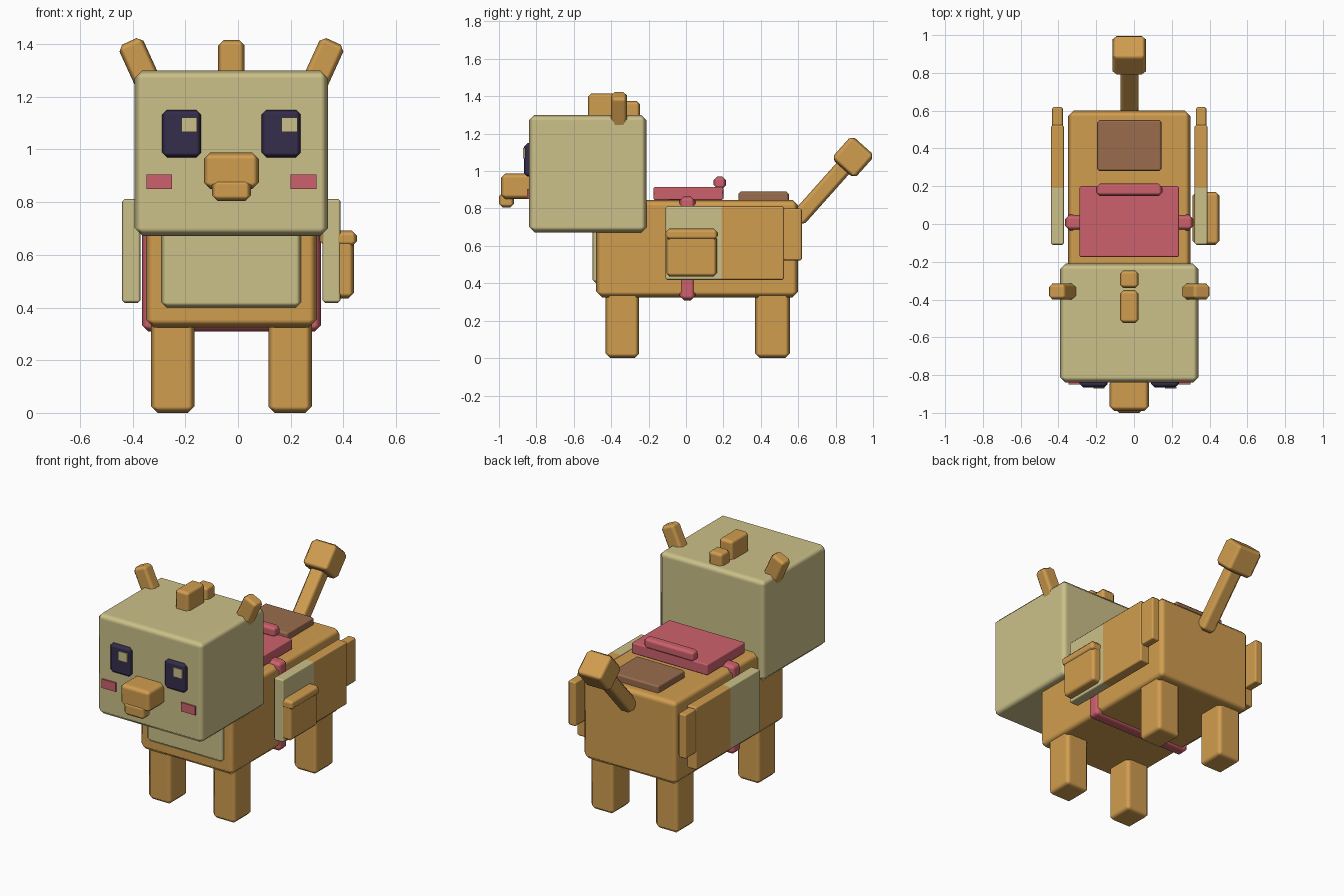
import bpy, bmesh, math
from mathutils import Matrix, Vector

if "Cube" in bpy.data.objects:
    bpy.data.objects.remove(bpy.data.objects["Cube"], do_unlink=True)


def material(name, rgb):
    m = bpy.data.materials.new(name)
    m.use_nodes = True
    m.diffuse_color = (*rgb, 1)
    m.node_tree.nodes["Principled BSDF"].inputs["Base Color"].default_value = (*rgb, 1)
    return m


ORANGE = material("tan orange", (0.64, 0.34, 0.08))
CREAM = material("cream", (0.60, 0.53, 0.25))
RED = material("rose red", (0.61, 0.12, 0.15))
BROWN = material("brown", (0.32, 0.15, 0.075))
DARK = material("dark violet", (0.036, 0.026, 0.07))

MID = -0.025  # symmetry plane of the animal


def box(name, mat, xs, ys, zs, bevel=0.02, split=None):
    """Chamfered box from its extents; split = (y, material in front of y)."""
    lo, hi = Vector((xs[0], ys[0], zs[0])), Vector((xs[1], ys[1], zs[1]))
    mid, size = (lo + hi) / 2, hi - lo
    bm = bmesh.new()
    bmesh.ops.create_cube(bm, size=1)
    bmesh.ops.scale(bm, vec=size, verts=bm.verts)
    mesh = bpy.data.meshes.new(name)
    mesh.materials.append(mat)
    if split:
        cut = split[0] - mid.y
        bmesh.ops.bisect_plane(bm, geom=bm.verts[:] + bm.edges[:] + bm.faces[:],
                               plane_co=(0, cut, 0), plane_no=(0, 1, 0))
        mesh.materials.append(split[1])
        for f in bm.faces:
            f.material_index = int(f.calc_center_median().y < cut)
    for f in bm.faces:
        f.smooth = bevel > 0
    bm.to_mesh(mesh)
    bm.free()
    ob = bpy.data.objects.new(name, mesh)
    ob.location = mid
    bpy.context.collection.objects.link(ob)
    if bevel:
        mod = ob.modifiers.new("chamfer", "BEVEL")
        mod.width = bevel
        mod.segments = 1
        mod.limit_method = "ANGLE"
        mod.harden_normals = True
    return ob


def pair(name, mat, xs, *args, **kw):
    """Same box on the right (given) and mirrored to the left."""
    right = box("right_" + name, mat, xs, *args, **kw)
    left = box("left_" + name, mat, (2 * MID - xs[1], 2 * MID - xs[0]), *args, **kw)
    return right, left


def centred(width):
    return MID - width / 2, MID + width / 2


# Body, chest plate and legs
box("body", ORANGE, centred(0.65), (-0.48, 0.60), (0.325, 0.845), 0.03)
box("chest_plate", CREAM, centred(0.53), (-0.50, -0.42), (0.40, 0.78), 0.02)
for end, ys in (("front", (-0.43, -0.25)), ("back", (0.37, 0.555))):
    pair(end + "_leg", ORANGE, (-0.33, -0.165), ys, (0, 0.36), 0.025)

# Head with tufts and ears
box("head", CREAM, centred(0.735), (-0.84, -0.21), (0.672, 1.30), 0.03)
box("front_tuft", ORANGE, centred(0.10), (-0.525, -0.35), (1.27, 1.415), 0.02)
box("back_tuft", ORANGE, centred(0.10), (-0.34, -0.245), (1.27, 1.375), 0.02)
ears = pair("ear", ORANGE, (-0.417, -0.317), (-0.40, -0.315), (1.20, 1.42), 0.02)
for ear, sign in zip(ears, (-1, 1)):
    ear.rotation_euler.y = sign * math.radians(24.5)

# Face
pair("eye", DARK, (-0.288, -0.14), (-0.865, -0.82), (0.97, 1.15), 0.018)
for side, x in (("right", -0.215), ("left", 0.165)):
    box(side + "_eye_glint", CREAM, (x, x + 0.06), (-0.871, -0.862), (1.067, 1.122), 0)
pair("cheek", RED, (-0.348, -0.25), (-0.849, -0.839), (0.85, 0.905), 0)
box("snout", ORANGE, centred(0.21), (-0.99, -0.82), (0.85, 0.988), 0.025)
box("mouth", ORANGE, centred(0.147), (-1.0, -0.92), (0.805, 0.886), 0.02)

# Wings: cream shoulder half, tan rear half, small tip behind
pair("wing", ORANGE, (-0.44, -0.37), (-0.11, 0.525), (0.418, 0.812), 0.01,
     split=(0.19, CREAM))
pair("wing_tip", ORANGE, (-0.433, -0.377), (0.44, 0.62), (0.522, 0.80), 0.01)

# Saddle, girth strap and back patch
box("girth_strap", RED, centred(0.68), (-0.035, 0.05), (0.308, 0.865), 0.025)
box("saddle", RED, centred(0.527), (-0.175, 0.20), (0.845, 0.915), 0.008)
box("saddle_roll", RED, centred(0.35), (0.148, 0.214), (0.905, 0.972), 0.02)
box("back_patch", BROWN, centred(0.34), (0.28, 0.55), (0.835, 0.89), 0.012)

# Side pouch on the left
box("pouch", ORANGE, (0.36, 0.44), (-0.105, 0.165), (0.435, 0.66), 0.02)
box("pouch_flap", ORANGE, (0.31, 0.452), (-0.11, 0.17), (0.632, 0.692), 0.02)

# Tail stick and block, both tilted along the tail direction
tip, root = Vector((MID, 0.893, 1.075)), Vector((MID, 0.59, 0.735))
direction = tip - root
tilt = -math.atan2(direction.y, direction.z)
half = direction.length / 2
for name, width, depth, length, centre in (
        ("tail", 0.095, 0.09, half * 2, (tip + root) / 2),
        ("tail_block", 0.175, 0.165, 0.165, tip)):
    part = box(name, ORANGE, centred(width), (-depth / 2, depth / 2),
               (-length / 2, length / 2), 0.022)
    part.location = centre
    part.rotation_euler.x = tilt
